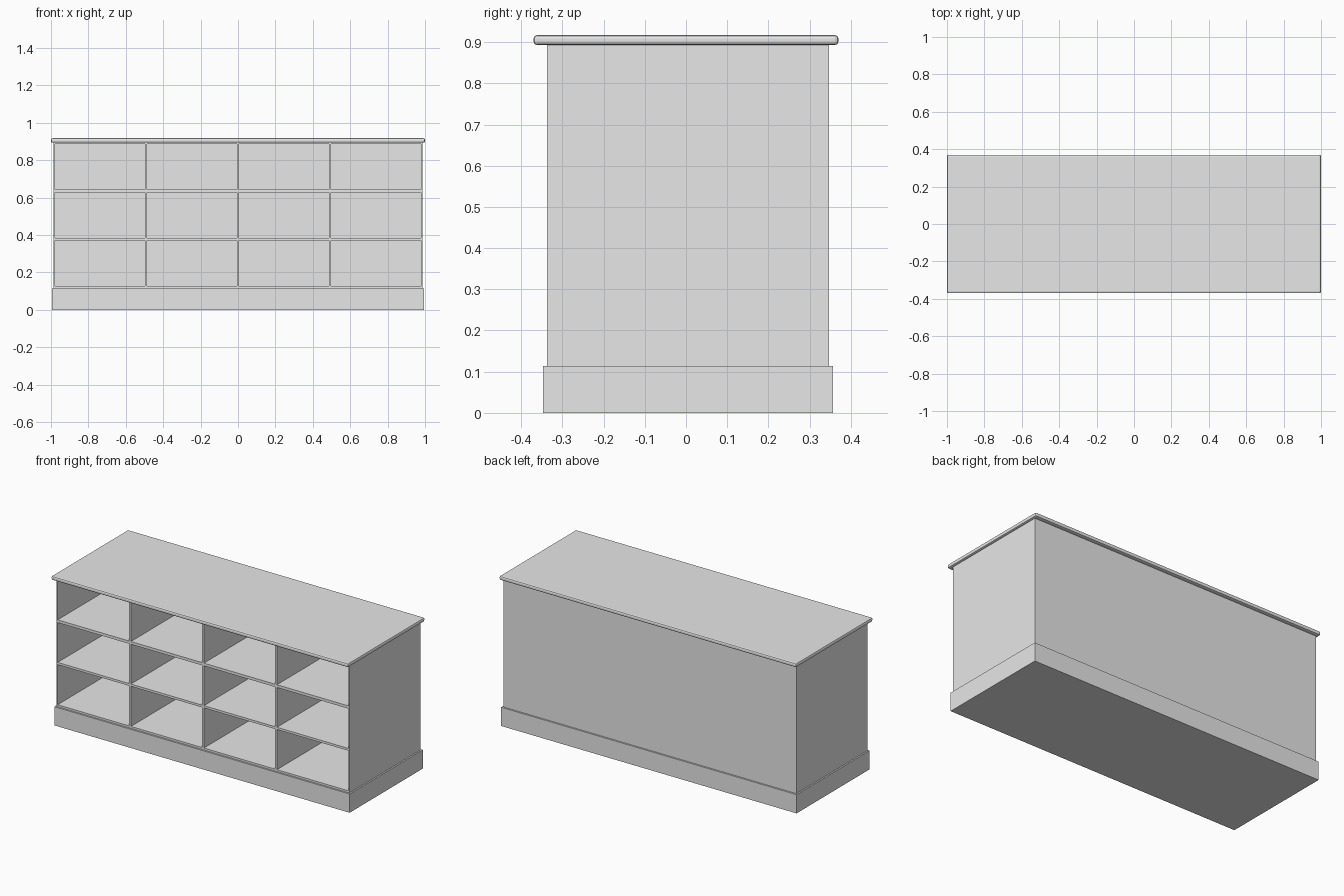
import bpy

cube = bpy.data.objects.get("Cube")
if cube:
    bpy.data.objects.remove(cube, do_unlink=True)

grey = bpy.data.materials.new("light_grey")
grey.use_nodes = True
grey.diffuse_color = (0.8, 0.8, 0.8, 1)
grey.node_tree.nodes["Principled BSDF"].inputs["Base Color"].default_value = (0.8, 0.8, 0.8, 1)


def box(name, x, y, z):
    """Box spanning the given (low, high) ranges."""
    bpy.ops.mesh.primitive_cube_add(size=1, location=[sum(r) / 2 for r in (x, y, z)])
    ob = bpy.context.object
    ob.name = name
    ob.scale = [r[1] - r[0] for r in (x, y, z)]
    bpy.ops.object.transform_apply(location=False, rotation=False, scale=True)
    ob.data.materials.append(grey)
    return ob


FRONT, BACK, HALF = -0.337, 0.347, 0.986
BASE_TOP, BODY_TOP = 0.114, 0.895
BOARD = 0.013
inner = HALF - 0.007
depth = (FRONT, BACK - BOARD)

# Plinth
box("plinth", (-0.995, 0.995), (FRONT - 0.01, BACK + 0.01), (0, BASE_TOP))

# Carcass
box("back_panel", (-HALF, HALF), (BACK - BOARD, BACK), (BASE_TOP, BODY_TOP))
for side, s in (("left", 1), ("right", -1)):
    box(side + "_side_panel", sorted((s * inner, s * HALF)), depth, (BASE_TOP, BODY_TOP))
box("floor_board", (-inner, inner), depth, (BASE_TOP, 0.126))
box("ceiling_board", (-inner, inner), depth, (0.887, BODY_TOP))

# Shelves
for i, (low, high) in enumerate(((0.37, 0.384), (0.626, 0.643))):
    box(f"shelf_{i + 1}", (-inner, inner), depth, (low, high))

# Upright dividers, fitted between the shelves
rows = ((0.126, 0.37), (0.384, 0.626), (0.643, 0.887))
for i, x in enumerate((-0.492, 0, 0.492)):
    for j, z in enumerate(rows):
        box(f"divider_{i + 1}_row_{j + 1}", (x - BOARD / 2, x + BOARD / 2), depth, z)

# Countertop with a rounded edge
top = box("countertop", (-1, 1), (-0.37, 0.37), (0.893, 0.917))
bevel = top.modifiers.new("rounded_edge", "BEVEL")
bevel.width = 0.008
bevel.segments = 2
